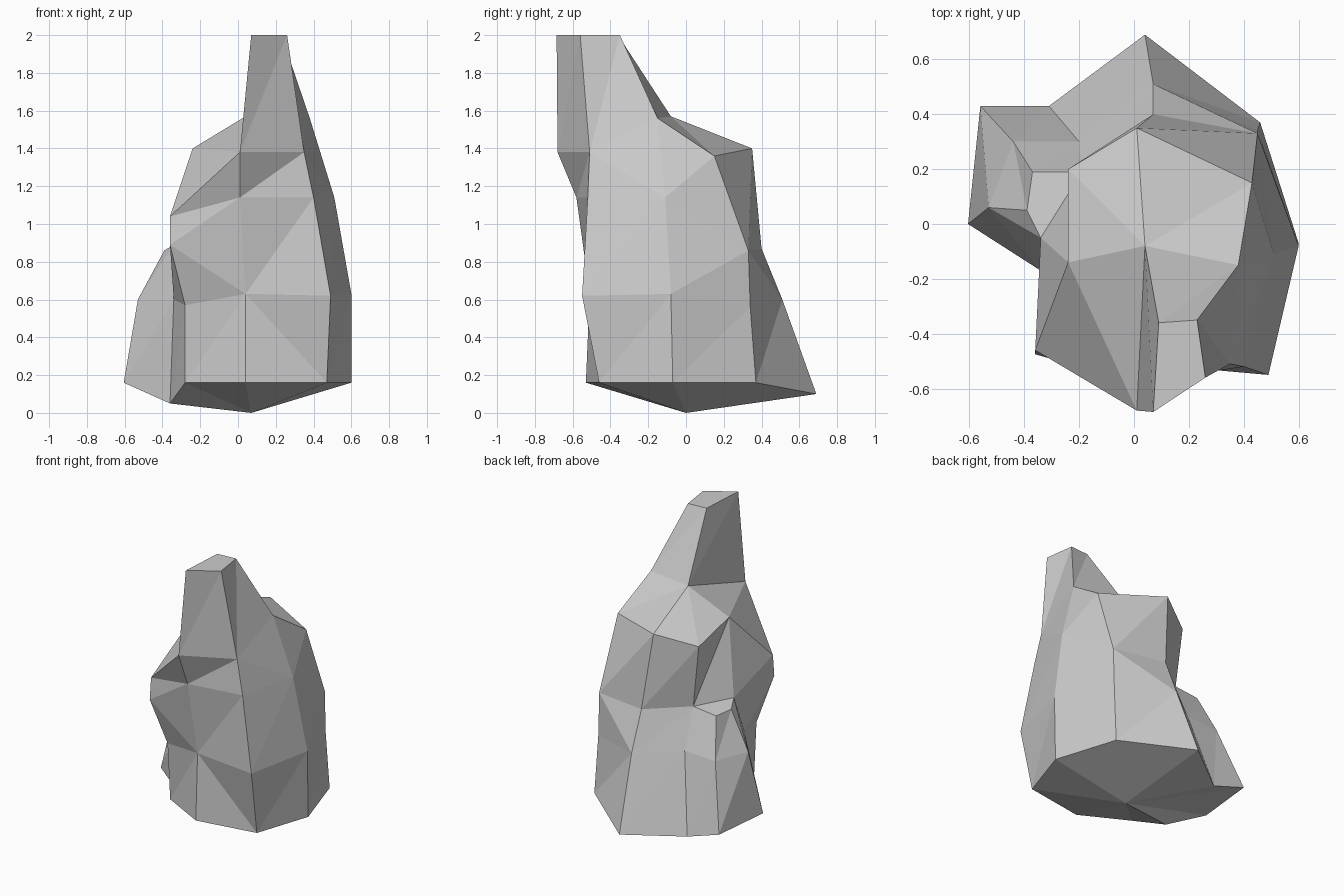
import bpy, bmesh

if "Cube" in bpy.data.objects:
    bpy.data.objects.remove(bpy.data.objects["Cube"])

bm = bmesh.new()


def ring(*pts):
    return [bm.verts.new(p) for p in pts]


def loft(lo, up, diagonals):
    # Triangulated wall between two rings; '0' / '1' picks the facet diagonal
    n = len(lo)
    for i, d in enumerate(diagonals):
        a, b, c, e = lo[i], lo[(i + 1) % n], up[(i + 1) % n], up[i]
        tris = [(a, b, c), (a, c, e)] if d == '0' else [(a, b, e), (b, c, e)]
        for t in tris:
            bm.faces.new(t)


# Cross-sections, counter-clockwise from the front centre
base = ring((.04, -.53, .16), (.47, -.46, .16), (.60, -.07, .16), (.46, .37, .16), (.04, .69, .10),
            (-.31, .43, .08), (-.56, .43, .16), (-.605, 0, .16), (-.36, -.11, .05), (-.28, -.36, .16))
waist = ring((.04, -.51, .63), (.49, -.55, .62), (.60, -.08, .63), (.45, .34, .56), (.07, .51, .60),
             (-.20, .30, .61), (-.44, .30, .60), (-.53, .06, .60), (-.34, -.17, .60), (-.28, -.39, .57))
chest = ring((.01, -.58, 1.14), (.40, -.52, 1.14), (.51, -.11, 1.14), (.45, .33, .86), (.07, .40, .87),
             (-.19, .19, .88), (-.37, .19, .86), (-.39, .05, .86), (-.34, -.05, .89), (-.36, -.475, .89))
shoulder = ring((.01, -.68, 1.38), (.35, -.51, 1.38), (.38, -.15, 1.56), (.43, .15, 1.36),
                (.01, .35, 1.40), (-.24, .20, 1.32), (-.24, -.14, 1.40), (-.36, -.46, 1.04))
tip = ring((.07, -.685, 2), (.26, -.56, 2), (.23, -.35, 2), (.09, -.36, 2))
foot, saddle = ring((.07, 0, 0), (.04, -.08, 1.57))

# Body walls, with a small ledge on the left where the side boulder ends
loft(base, waist, "1000000000")
loft(waist, chest, "0001000001")
bm.faces.new(chest[5:9])
loft(chest[:6] + chest[8:], shoulder, "01000001")

# Underside fan
for i in range(10):
    bm.faces.new((foot, base[(i + 1) % 10], base[i]))

# Sloping shoulders around the saddle point
for i in range(2, 6):
    bm.faces.new((shoulder[i], shoulder[i + 1], saddle))
bm.faces.new((shoulder[6], shoulder[0], saddle))
bm.faces.new((shoulder[6], shoulder[7], shoulder[0]))

# Peak
loft(shoulder[:3] + [saddle], tip, "0000")
bm.faces.new(tip)

bmesh.ops.recalc_face_normals(bm, faces=bm.faces)
mesh = bpy.data.meshes.new("rock")
bm.to_mesh(mesh)
bm.free()
bpy.context.collection.objects.link(bpy.data.objects.new("rock", mesh))
